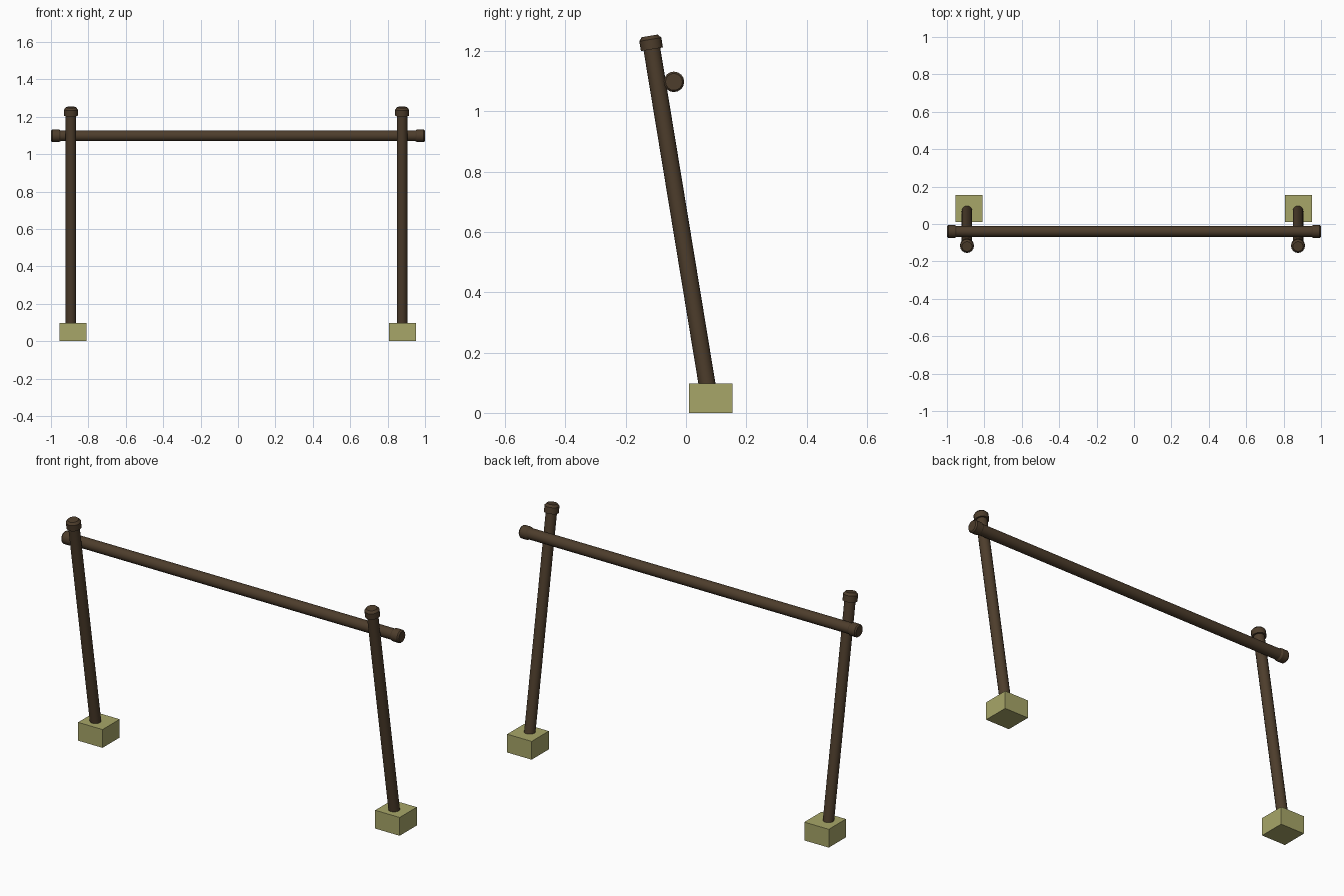
import bpy, bmesh, math
from mathutils import Vector

if "Cube" in bpy.data.objects:
    bpy.data.objects.remove(bpy.data.objects["Cube"])

def material(name, rgb):
    m = bpy.data.materials.new(name)
    m.diffuse_color = (*rgb, 1)
    m.use_nodes = True
    m.node_tree.nodes["Principled BSDF"].inputs["Base Color"].default_value = m.diffuse_color
    return m

WOOD = material("dark_wood", (0.075, 0.047, 0.025))
STONE = material("footing", (0.39, 0.38, 0.14))

def lathe(name, start, axis, profile, sides=16):
    """Closed turned solid; profile is (distance along axis, radius)."""
    bm = bmesh.new()
    rings = [[bm.verts.new((r * math.cos(2 * math.pi * i / sides),
                            r * math.sin(2 * math.pi * i / sides), d))
              for i in range(sides)] for d, r in profile]
    for a, b in zip(rings, rings[1:]):
        for i in range(sides):
            j = (i + 1) % sides
            bm.faces.new((a[i], a[j], b[j], b[i]))
    bm.faces.new(rings[0][::-1])
    bm.faces.new(rings[-1])
    me = bpy.data.meshes.new(name)
    bm.to_mesh(me)
    bm.free()
    ob = bpy.data.objects.new(name, me)
    bpy.context.collection.objects.link(ob)
    ob.location = start
    ob.rotation_mode = 'QUATERNION'
    ob.rotation_quaternion = Vector((0, 0, 1)).rotation_difference(Vector(axis))
    me.materials.append(WOOD)
    bpy.ops.object.select_all(action='DESELECT')
    bpy.context.view_layer.objects.active = ob
    ob.select_set(True)
    bpy.ops.object.shade_smooth_by_angle(angle=math.radians(30))
    return ob

# Leaning posts with bevelled caps, standing in square footings
foot, neck = Vector((0, 0.078, 0.045)), Vector((0, -0.113, 1.206))
length = (neck - foot).length
for side, post_x, block_x in (("left", -0.893, -0.882), ("right", 0.877, 0.879)):
    lathe(side + "_post", foot + Vector((post_x, 0, 0)), neck - foot,
          [(0, 0.028), (length, 0.028), (length, 0.037),
           (length + 0.033, 0.037), (length + 0.045, 0.027)])
    bpy.ops.mesh.primitive_cube_add(size=1, location=(block_x, 0.082, 0.049))
    block = bpy.context.object
    block.name = side + "_footing"
    block.scale = (0.145, 0.145, 0.098)
    block.data.materials.append(STONE)

# Crossbar resting behind the posts, with collared ends
lathe("crossbar", (-1, -0.04, 1.098), (1, 0, 0),
      [(0, 0.028), (0.007, 0.034), (0.042, 0.034), (0.05, 0.029),
       (1.95, 0.029), (1.958, 0.034), (1.993, 0.034), (2, 0.028)])
